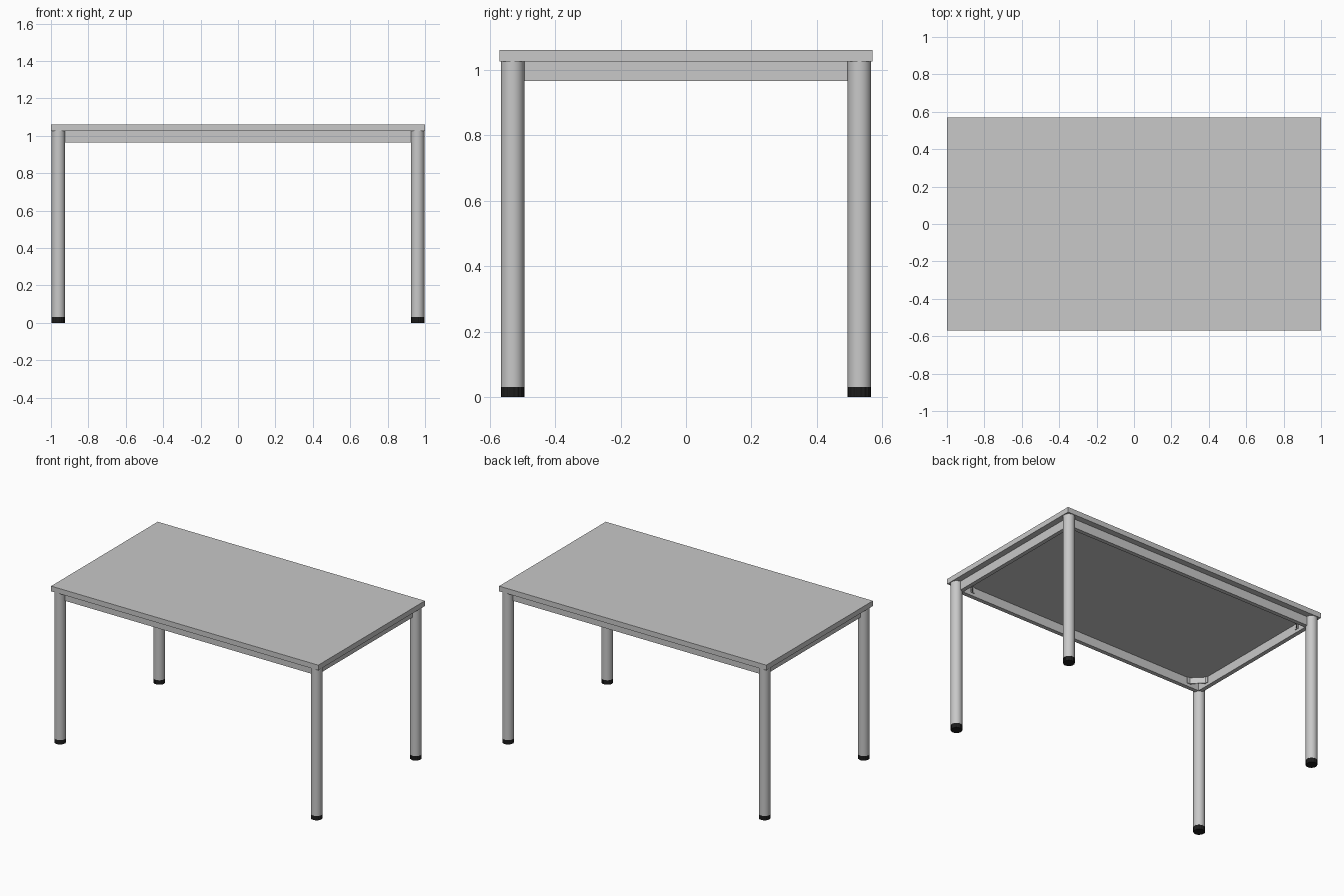
import bpy
import bmesh
from math import cos, sin, pi, radians
from mathutils import Matrix, Vector

cube = bpy.data.objects.get("Cube")
if cube:
    bpy.data.objects.remove(cube, do_unlink=True)


def material(name, colour):
    m = bpy.data.materials.new(name)
    m.use_nodes = True
    m.diffuse_color = colour
    bsdf = next(n for n in m.node_tree.nodes if n.type == 'BSDF_PRINCIPLED')
    bsdf.inputs["Base Color"].default_value = colour
    return m


GREY = material("light grey", (0.58, 0.58, 0.58, 1))
BLACK = material("black rubber", (0.012, 0.012, 0.012, 1))

LENGTH, WIDTH, HEIGHT = 2.0, 1.14, 1.06
TOP_UNDER = 1.025
LEG_X, LEG_Y, LEG_R = 0.96, 0.53, 0.036
FOOT_H = 0.03
RAIL_T, RAIL_H = 0.028, 0.06
RAIL_X, RAIL_Y = 0.945, 0.515      # centre lines of the rails


def finish(name, bm, mat, smooth=False):
    bmesh.ops.recalc_face_normals(bm, faces=bm.faces)
    mesh = bpy.data.meshes.new(name)
    bm.to_mesh(mesh)
    bm.free()
    mesh.materials.append(mat)
    obj = bpy.data.objects.new(name, mesh)
    bpy.context.collection.objects.link(obj)
    if smooth:
        bpy.ops.object.select_all(action='DESELECT')
        obj.select_set(True)
        bpy.context.view_layer.objects.active = obj
        bpy.ops.object.shade_smooth_by_angle(angle=radians(30))
    return obj


def add_box(bm, centre, size, turn=0.0):
    matrix = (Matrix.Translation(centre) @ Matrix.Rotation(turn, 4, 'Z')
              @ Matrix.Diagonal((*size, 1)))
    bmesh.ops.create_cube(bm, size=1, matrix=matrix)


def box(name, centre, size):
    bm = bmesh.new()
    add_box(bm, centre, size)
    return finish(name, bm, GREY)


def leg(name, x, y):
    bm = bmesh.new()
    h = TOP_UNDER - FOOT_H
    bmesh.ops.create_cone(bm, cap_ends=True, segments=32, radius1=LEG_R,
                          radius2=LEG_R, depth=h,
                          matrix=Matrix.Translation((x, y, FOOT_H + h / 2)))
    finish(name, bm, GREY, smooth=True)


def ribbed_foot(name, x, y):
    # Fluted outline extruded upwards
    bm = bmesh.new()
    count = 64
    ring = []
    for i in range(count):
        r = LEG_R if i % 4 < 2 else LEG_R - 0.0015
        a = 2 * pi * i / count
        ring.append(bm.verts.new((x + r * cos(a), y + r * sin(a), 0)))
    base = bm.faces.new(ring)
    new = bmesh.ops.extrude_face_region(bm, geom=[base])["geom"]
    bmesh.ops.translate(bm, vec=Vector((0, 0, FOOT_H)),
                        verts=[v for v in new if isinstance(v, bmesh.types.BMVert)])
    finish(name, bm, BLACK)


def corner_bracket(name, sx, sy):
    # Diagonal plate joining the two rails, with a flange on each rail
    reach, thick, h = 0.075, 0.005, 0.04
    z = TOP_UNDER - h / 2
    ix, iy = RAIL_X - RAIL_T / 2, RAIL_Y - RAIL_T / 2
    bm = bmesh.new()
    add_box(bm, (sx * (ix - reach / 2), sy * (iy - reach / 2), z),
            (reach * 1.414, thick, h), -sx * sy * pi / 4)
    add_box(bm, (sx * (ix - reach), sy * (iy - thick / 2), z), (0.03, thick, h))
    add_box(bm, (sx * (ix - thick / 2), sy * (iy - reach), z), (thick, 0.03, h))
    finish(name, bm, GREY)


# Table top
box("table_top", (0, 0, (HEIGHT + TOP_UNDER) / 2),
    (LENGTH, WIDTH, HEIGHT - TOP_UNDER))

# Rails under the top
rail_z = TOP_UNDER - RAIL_H / 2
for side, s in (("front", -1), ("back", 1)):
    box(side + "_rail", (0, s * RAIL_Y, rail_z),
        (2 * RAIL_X + RAIL_T, RAIL_T, RAIL_H))
for side, s in (("left", 1), ("right", -1)):
    box(side + "_rail", (s * RAIL_X, 0, rail_z),
        (RAIL_T, 2 * RAIL_Y - RAIL_T, RAIL_H))

# Legs, feet and brackets at each corner
for end, sy in (("front", -1), ("back", 1)):
    for side, sx in (("left", 1), ("right", -1)):
        corner = end + "_" + side
        leg(corner + "_leg", sx * LEG_X, sy * LEG_Y)
        ribbed_foot(corner + "_foot", sx * LEG_X, sy * LEG_Y)
        corner_bracket(corner + "_bracket", sx, sy)
